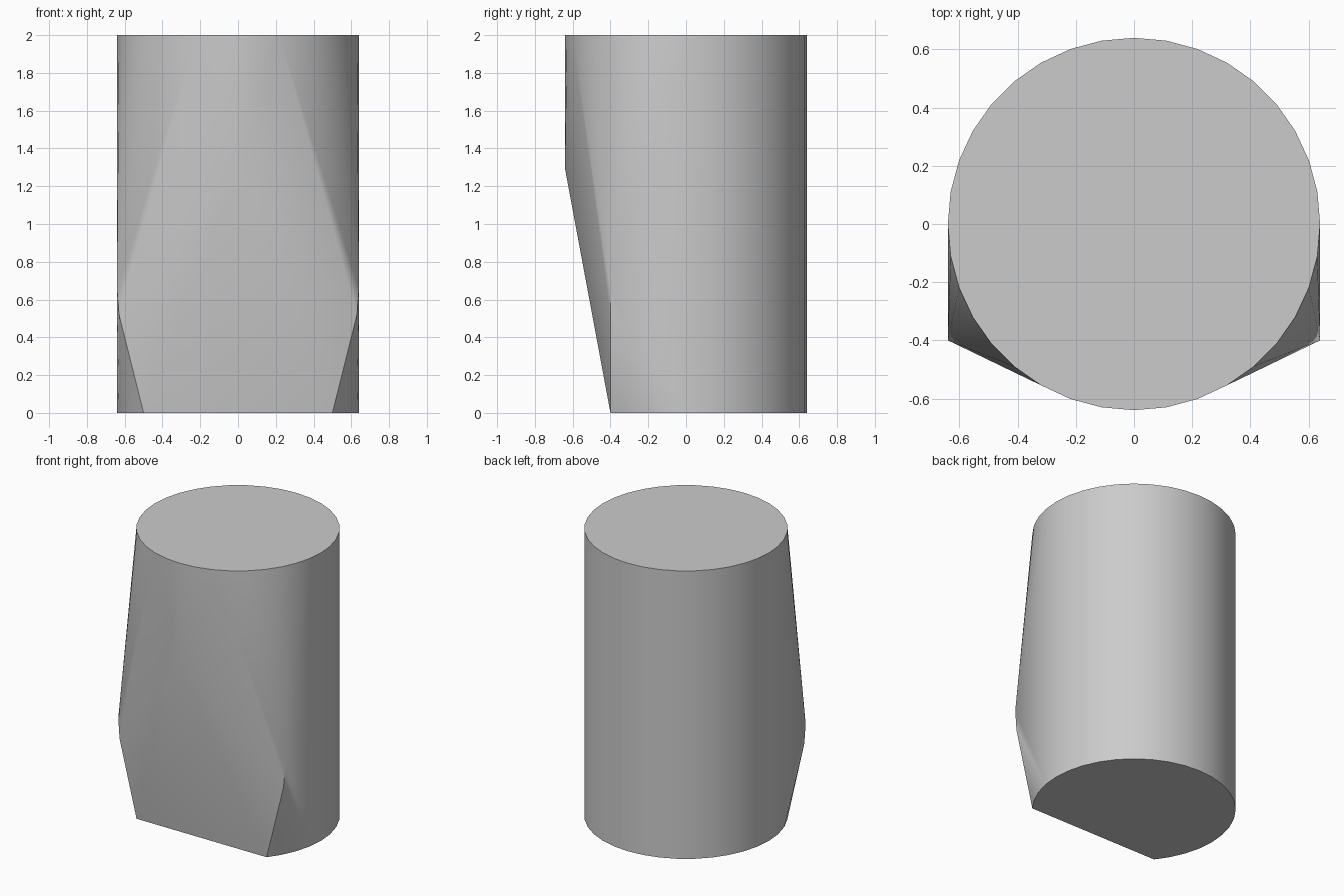
import bpy, bmesh, math

cube = bpy.data.objects.get("Cube")
if cube:
    bpy.data.objects.remove(cube, do_unlink=True)

R, HEIGHT, SIDES, CUT_Y = 0.64, 2.0, 36, -0.4

grey = bpy.data.materials.new("plain grey")
grey.use_nodes = True
colour = (0.6, 0.6, 0.6, 1)
grey.diffuse_color = colour
grey.node_tree.nodes["Principled BSDF"].inputs["Base Color"].default_value = colour

# Round top outline and base outline with a straight front edge
ring = [(R * math.cos(2 * math.pi * i / SIDES), R * math.sin(2 * math.pi * i / SIDES))
        for i in range(SIDES)]
points = [(x, y, HEIGHT) for x, y in ring]
points += [(x, y, 0) for x, y in ring if y > CUT_Y]

# Base corners, flared side corners and the front peak
half = math.sqrt(R * R - CUT_Y * CUT_Y)
for side in (-1, 1):
    points += [(side * half, CUT_Y, 0), (side * 0.63, CUT_Y, 0.52), (side * R, CUT_Y, 0.66)]
points.append((0, -R, 1.29))

# Skin stretched tightly around the outlines
bm = bmesh.new()
for p in points:
    bm.verts.new(p)
bmesh.ops.convex_hull(bm, input=bm.verts)
bmesh.ops.dissolve_limit(bm, angle_limit=math.radians(0.3), verts=bm.verts, edges=bm.edges)
bmesh.ops.recalc_face_normals(bm, faces=bm.faces)
mesh = bpy.data.meshes.new("tapered_column")
bm.to_mesh(mesh)
bm.free()
mesh.materials.append(grey)

column = bpy.data.objects.new("tapered_column", mesh)
bpy.context.collection.objects.link(column)
bpy.context.view_layer.objects.active = column
column.select_set(True)
bpy.ops.object.shade_smooth_by_angle(angle=math.radians(30))
